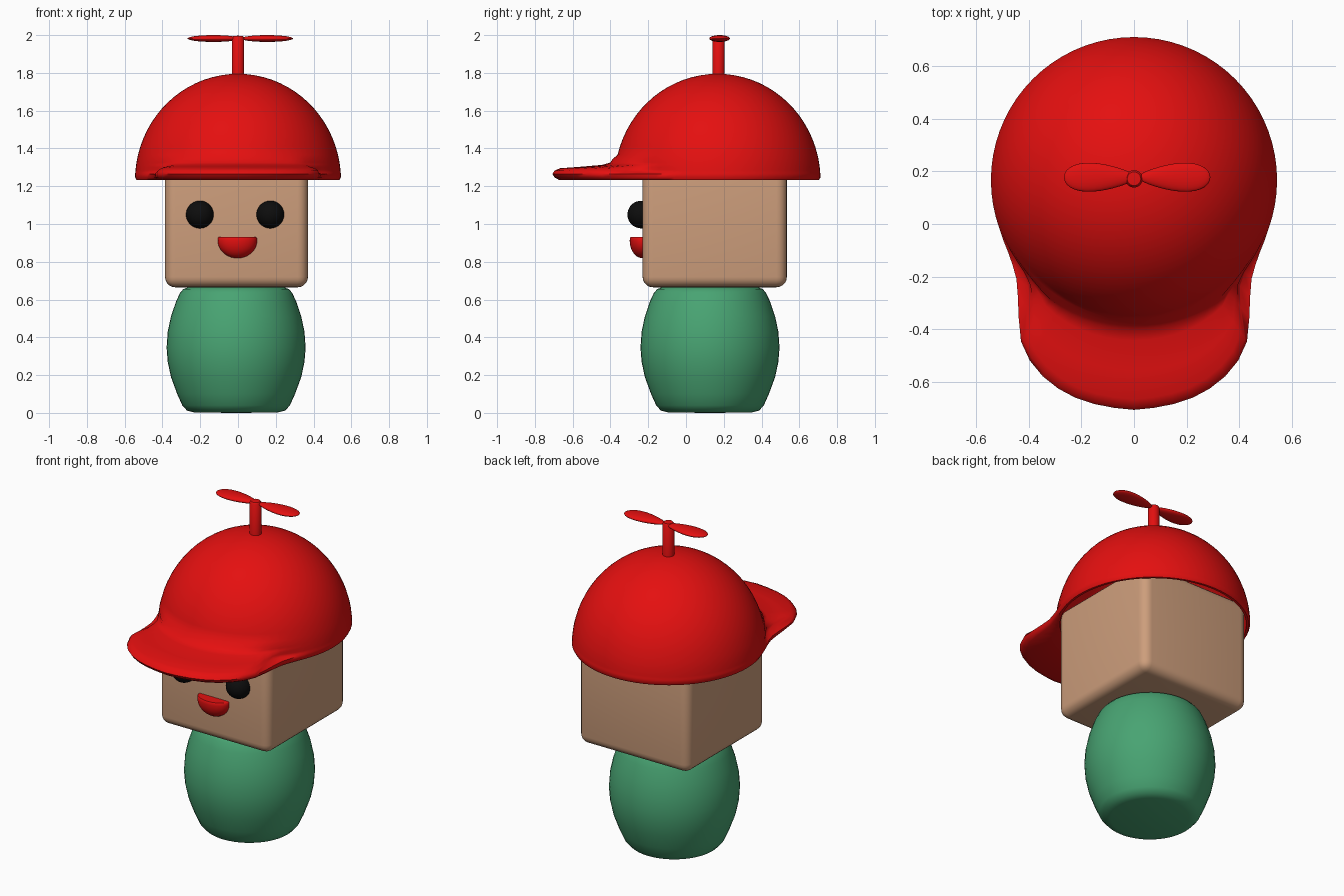
import bpy, bmesh, math
from mathutils import Vector

if "Cube" in bpy.data.objects:
    bpy.data.objects.remove(bpy.data.objects["Cube"])


def material(name, rgb):
    m = bpy.data.materials.new(name)
    m.diffuse_color = (*rgb, 1)
    m.use_nodes = True
    m.node_tree.nodes["Principled BSDF"].inputs["Base Color"].default_value = m.diffuse_color
    return m


RED = material("red", (0.78, 0.005, 0.005))
SKIN = material("skin", (0.61, 0.34, 0.20))
GREEN = material("green", (0.065, 0.37, 0.17))
BLACK = material("black", (0.004, 0.004, 0.004))


def finish(bm, name, mat, angle=50):
    bmesh.ops.remove_doubles(bm, verts=bm.verts, dist=1e-5)
    bmesh.ops.recalc_face_normals(bm, faces=bm.faces)
    mesh = bpy.data.meshes.new(name)
    bm.to_mesh(mesh)
    bm.free()
    mesh.materials.append(mat)
    ob = bpy.data.objects.new(name, mesh)
    bpy.context.collection.objects.link(ob)
    bpy.ops.object.select_all(action='DESELECT')
    ob.select_set(True)
    bpy.context.view_layer.objects.active = ob
    bpy.ops.object.shade_smooth_by_angle(angle=math.radians(angle))
    return ob


def lathe(name, mat, profile, centre, segs=48, angle=50):
    """Revolve profile(a) -> [(r, z)], where a = 0 points to the front."""
    bm = bmesh.new()
    cols = []
    for i in range(segs):
        a = 2 * math.pi * i / segs
        cols.append([bm.verts.new((centre[0] + r * math.sin(a), centre[1] - r * math.cos(a), z))
                     for r, z in profile(a)])
    for i in range(segs):
        p, q = cols[i], cols[(i + 1) % segs]
        for j in range(len(p) - 1):
            bm.faces.new((p[j], q[j], q[j + 1], p[j + 1]))
    return finish(bm, name, mat, angle)


def blob(name, mat, centre, size, shape=lambda v: v, angle=50):
    """Unit sphere, reshaped, then scaled and placed."""
    bm = bmesh.new()
    bmesh.ops.create_uvsphere(bm, u_segments=32, v_segments=20, radius=1)
    for v in bm.verts:
        c = shape(v.co.copy())
        v.co = Vector([centre[k] + c[k] * size[k] for k in range(3)])
    return finish(bm, name, mat, angle)


# Barrel-shaped body
BODY = [(0, 0), (0.22, 0.002), (0.26, 0.012), (0.285, 0.04), (0.312, 0.10), (0.345, 0.19),
        (0.362, 0.27), (0.368, 0.345), (0.362, 0.43), (0.345, 0.51), (0.318, 0.59),
        (0.297, 0.635), (0.28, 0.655), (0.25, 0.667), (0, 0.668)]
lathe("body", GREEN, lambda a: BODY, (-0.01, 0.127))

# Rounded box head
bm = bmesh.new()
bmesh.ops.create_cube(bm, size=1)
for v in bm.verts:
    v.co = Vector((-0.008 + v.co.x * 0.757, 0.152 + v.co.y * 0.764, 1.01 + v.co.z * 0.69))
bmesh.ops.bevel(bm, geom=bm.edges[:], offset=0.055, segments=5, profile=0.5, affect='EDGES')
finish(bm, "head", SKIN)

# Eyes
for side, x in (("left", -0.202), ("right", 0.171)):
    blob("eye_" + side, BLACK, (x, -0.237, 1.05), (0.073, 0.073, 0.073))

# Mouth: ellipsoid with a flat top
blob("mouth", RED, (-0.003, -0.23, 0.912), (0.104, 0.068, 0.093),
     lambda v: Vector((v.x, v.y, min(v.z, 0.2))))

# Cap: hollow dome whose rim stretches into a brim at the front
RIM_Z, HEIGHT, RADIUS = 1.232, 0.563, 0.545
BRIM = [(0, 0.875), (13.4, 0.863), (21, 0.842), (28, 0.81), (34.5, 0.757),
        (41.6, 0.662), (46, 0.615), (51, 0.577), (58, 0.555), (68, RADIUS), (180, RADIUS)]


def brim_radius(a):
    d = math.degrees(a)
    d = min(d, 360 - d)
    for (d0, r0), (d1, r1) in zip(BRIM, BRIM[1:]):
        if d <= d1:
            return r0 + (r1 - r0) * (d - d0) / (d1 - d0)
    return RADIUS


def dome(t, inset=0.0):
    return ((RADIUS - inset) * math.cos(t), RIM_Z + (HEIGHT - inset) * math.sin(t))


def cap_profile(a):
    out = brim_radius(a)
    ext = out - RADIUS
    k = min(1, ext / 0.2)
    pts = [dome(math.pi / 2 * (1 - i / 12), 0.022) for i in range(13)]
    # underside, rounded lip and top of the brim
    pts += [(out - 0.008 - 0.03 * k, RIM_Z), (out - 0.012 * k, RIM_Z + 0.015),
            (out, RIM_Z + 0.033)]
    top = [(out - 0.012, 1.282), (out - 0.04, 1.295), (RADIUS + ext * 0.55, 1.303),
           (RADIUS + ext * 0.2, 1.313), (RADIUS + ext * 0.07, 1.325), (RADIUS + 0.01, 1.345)]
    for i, (r, z) in enumerate(top):
        dr, dz = dome(0.07 + 0.025 * i)
        pts.append((dr + (r - dr) * k, dz + (z - dz) * k))
    start = 0.24
    pts += [dome(start + (math.pi / 2 - start) * i / 16) for i in range(17)]
    return pts


lathe("cap", RED, cap_profile, (0, 0.167), segs=72, angle=60)

# Propeller stem and blades
STEM = [(0, 1.77), (0.033, 1.77), (0.033, 1.985), (0.026, 1.995), (0, 1.997)]
lathe("propeller_stem", RED, lambda a: STEM, (0, 0.172), segs=24)
for side, s in (("left", -1), ("right", 1)):
    blob("propeller_blade_" + side, RED, (0.012 + s * 0.142, 0.178, 1.982), (0.137, 0.065, 0.018),
         lambda v: Vector((v.x, v.y * (0.8 + 0.3 * s * v.x), v.z)))
